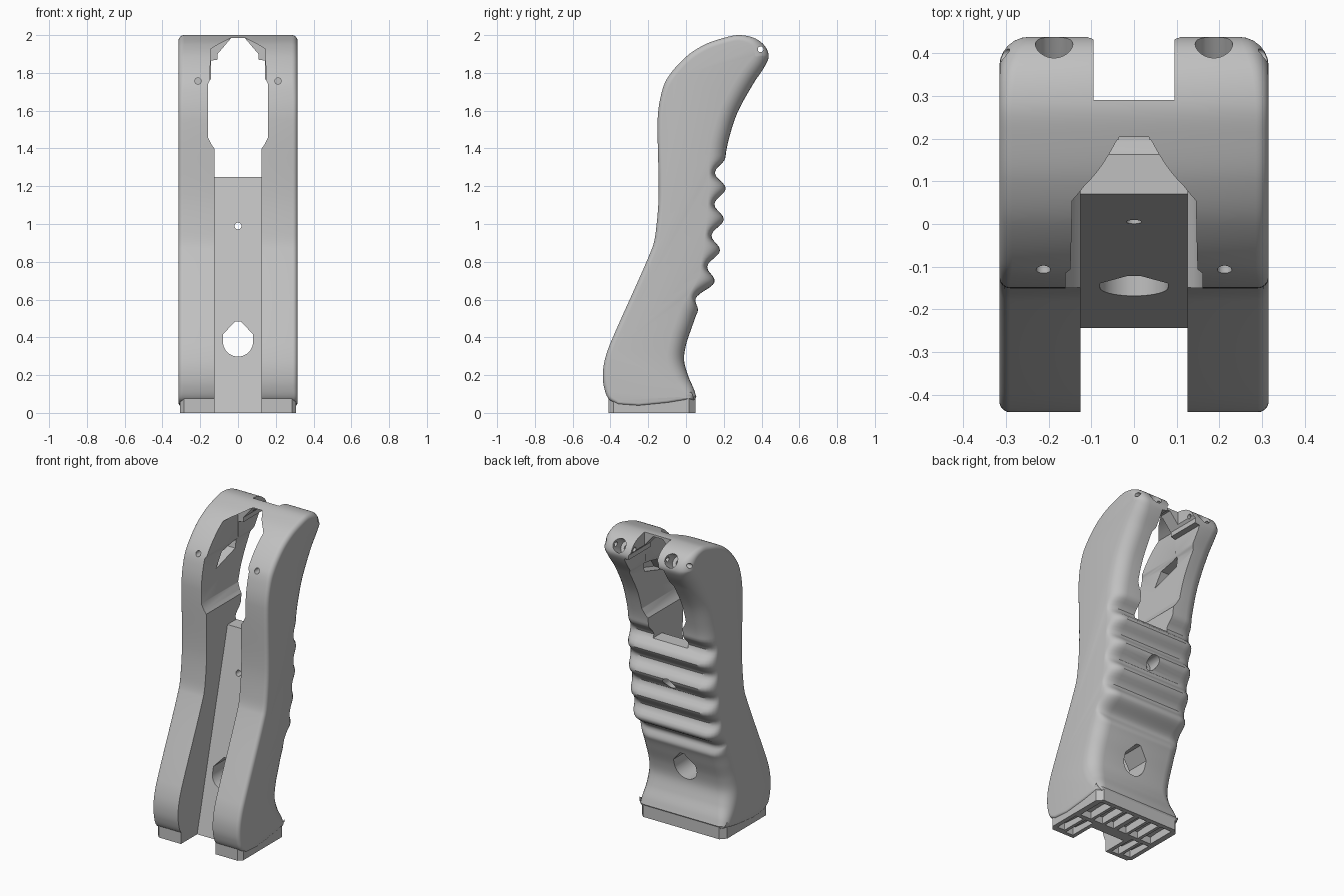
import bpy, bmesh, math
from mathutils import Vector

if "Cube" in bpy.data.objects:
    bpy.data.objects.remove(bpy.data.objects["Cube"], do_unlink=True)

grey = bpy.data.materials.new("plain_grey")
grey.use_nodes = True
grey.diffuse_color = (0.53, 0.53, 0.53, 1)
grey.node_tree.nodes["Principled BSDF"].inputs["Base Color"].default_value = grey.diffuse_color
HALF = 0.315


def finish(name, bm):
    bmesh.ops.recalc_face_normals(bm, faces=bm.faces)
    mesh = bpy.data.meshes.new(name)
    bm.to_mesh(mesh)
    bm.free()
    mesh.materials.append(grey)
    ob = bpy.data.objects.new(name, mesh)
    bpy.context.collection.objects.link(ob)
    return ob


def prism(name, pts, axis, lo, hi):
    """Extrude a 2D outline along one axis."""
    place = {"x": lambda a, b, t: (t, a, b),
             "y": lambda a, b, t: (a, t, b),
             "z": lambda a, b, t: (a, b, t)}[axis]
    bm = bmesh.new()
    ends = [[bm.verts.new(place(a, b, t)) for a, b in pts] for t in (lo, hi)]
    for ring in ends:
        bm.faces.new(ring)
    n = len(pts)
    for i in range(n):
        j = (i + 1) % n
        bm.faces.new((ends[0][i], ends[0][j], ends[1][j], ends[1][i]))
    return finish(name, bm)


def box(x0, x1, y0, y1, z0, z1):
    return prism("cutter", [(x0, y0), (x1, y0), (x1, y1), (x0, y1)], "z", z0, z1)


def drill(start, direction, depth, radius):
    """Round cutter going from a start point along a direction."""
    d = Vector(direction).normalized()
    ring = [(radius * math.cos(k * math.tau / 24), radius * math.sin(k * math.tau / 24)) for k in range(24)]
    ob = prism("cutter", ring, "z", 0, depth)
    ob.data.transform(d.to_track_quat("Z", "Y").to_matrix().to_4x4())
    for v in ob.data.vertices:
        v.co += Vector(start)
    return ob


def cut(target, cutter):
    cutter.hide_render = True
    mod = target.modifiers.new("cut", "BOOLEAN")
    mod.operation = "DIFFERENCE"
    mod.solver = "EXACT"
    mod.object = cutter
    bpy.context.view_layer.objects.active = target
    bpy.ops.object.modifier_apply(modifier=mod.name)
    bpy.data.objects.remove(cutter, do_unlink=True)


def mirrored(half):
    """Close a right-hand outline across x = 0."""
    return half + [(-a, b) for a, b in reversed(half)]


def spline(ctrl, steps):
    """Smooth curve through control points."""
    P = [Vector(c) for c in ctrl]
    n = len(P)
    tan = []
    for i in range(n):
        a, b = P[max(i - 1, 0)], P[min(i + 1, n - 1)]
        tan.append((b - a) / ((P[i] - a).length + (b - P[i]).length))
    out = []
    for i in range(n - 1):
        L = (P[i + 1] - P[i]).length
        for k in range(steps):
            t = k / steps
            h = t * t * (3 - 2 * t)
            out.append(P[i] * (1 - h) + P[i + 1] * h
                       + tan[i] * L * t * (1 - t) ** 2 - tan[i + 1] * L * t * t * (1 - t))
    return out + [P[-1]]


# Side outline: y, z, edge radius
front = [(-.36, .045, .015), (-.41, .075, .02), (-.435, .14, .025), (-.44, .21, .025), (-.43, .28, .025),
         (-.4, .37, .025), (-.18, .87, .025), (-.16, .96, .025), (-.145, 1.15, .025),
         (-.15, 1.55, .025), (-.135, 1.67, .025), (-.1, 1.77, .03)]
top = [(0, 1.885, .03), (.1, 1.95, .03), (.2, 1.985, .03), (.28, 2, .03), (.36, 1.985, .04),
       (.415, 1.945, .06), (.438, 1.89, .07)]
back = [(.42, 1.84, .08), (.355, 1.74, .09), (.275, 1.595, .09), (.235, 1.48, .09), (.21, 1.36, .09),
        (.21, 1.185, .09), (.2, 1.025, .09), (.18, .86, .09), (.15, .69, .09), (.095, .585, .09),
        (.06, .53, .09), (.03, .45, .09), (0, .36, .09), (-.01, .28, .09), (.01, .2, .08),
        (.04, .13, .06), (.055, .085, .05)]
under = [(.045, .065, .05), (0, .066, .02), (-.1, .052, .015), (-.25, .037, .015)]
outline = spline(front + top + back, 10) + [Vector(p) for p in under]


def finger_groove(p):
    if p.x > 0 and .528 < p.y < 1.353:
        return .028 * (1 - math.cos(math.tau * (p.y - 1.188) / .165))
    return 0


# Grip body: rings of the outline, pulled in towards each side
n = len(outline)
normals = []
for i in range(n):
    d = outline[(i + 1) % n] - outline[i - 1]
    normals.append(Vector((-d.y, d.x)).normalized())
angles = [math.radians(15 * k) for k in range(7)]
bm = bmesh.new()
rings = []
for side, seq in ((-1, angles[::-1]), (1, angles)):
    for a in seq:
        ring = []
        for p, nor in zip(outline, normals):
            inset = p.z * (1 - math.cos(a))
            y = p.x - nor.x * inset - finger_groove(p) * math.cos(a)
            z = p.y - nor.y * inset
            ring.append(bm.verts.new((side * (HALF - p.z * (1 - math.sin(a))), y, z)))
        rings.append(ring)
for r0, r1 in zip(rings, rings[1:]):
    for i in range(n):
        j = (i + 1) % n
        bm.faces.new((r0[i], r0[j], r1[j], r1[i]))
bm.faces.new(rings[0])
bm.faces.new(rings[-1])
grip = finish("grip_body", bm)

# Base cap with chamfered corners
base = prism("base_cap", mirrored([(.285, -.41), (.308, -.385), (.308, .015), (.275, .05)]), "z", 0, .078)

# Sloped front channel through both parts
channel = [(-.7, -.1), (-.268, -.1), (.07, 1.25), (.07, 1.3), (-.7, 1.3)]
for part in (grip, base):
    cut(part, prism("cutter", channel, "x", -.125, .125))

# Opening between the arms, its wider front half and the rear notch
arms = [(.125, 1.25), (.125, 1.4), (.14, 1.42), (.16, 1.46)]
cut(grip, prism("cutter", mirrored(arms + [(.16, 1.74), (.143, 1.77), (.143, 1.865), (.108, 1.87),
                                           (.108, 1.9), (.035, 1.986)]), "y", -.7, .7))
cut(grip, prism("cutter", mirrored([(.15, 1.7), (.145, 1.925), (.115, 1.945), (.04, 1.984)]), "y", -.7, .21))
cut(grip, box(-.095, .095, .29, .7, 1.5, 2.2))

# Lower window and middle screw hole
arc = [(.08 * math.sin(t), .378 - .08 * math.cos(t)) for t in (math.pi * k / 20 for k in range(1, 11))]
cut(grip, prism("cutter", mirrored(arc + [(.08, .415), (.015, .485)]), "y", -.7, .7))
cut(grip, drill((0, -.6, .99), (0, 1, 0), 1.2, .018))
cut(grip, drill((0, .1, .99), (0, 1, 0), .3, .04))

# Arm details on both sides: screw holes, tip sockets and inner pockets
pocket = [(0, 1.63), (.2, 1.69), (.21, 1.75), (.06, 1.72)]
for s in (-1, 1):
    cut(grip, drill((s * .212, -.3, 1.757), (0, 1, 0), .35, .017))
    cut(grip, drill((s * .187, .34, 1.89), (0, .85, .5), .3, .044))
    cut(grip, drill((s * .187, .24, 1.83), (0, .85, .5), .2, .02))
    cut(grip, prism("cutter", pocket, "x", *sorted((s * .14, s * .23))))
cut(grip, drill((-.5, .395, 1.925), (1, 0, 0), 1, .015))

# Ribbed underside of the base cap
for s in (-1, 1):
    for x0, x1, y0, y1 in ((.15, .205, -.385, -.2), (.225, .28, -.37, -.2),
                           (.015, .08, -.17, .02), (.1, .17, -.17, .02), (.19, .27, -.17, .02)):
        cut(base, box(*sorted((s * x0, s * x1)), y0, y1, -.1, .05))

# Smooth shading with sharp edges kept
for ob in (grip, base):
    bpy.ops.object.select_all(action="DESELECT")
    ob.select_set(True)
    bpy.context.view_layer.objects.active = ob
    bpy.ops.object.shade_smooth_by_angle(angle=math.radians(32))
